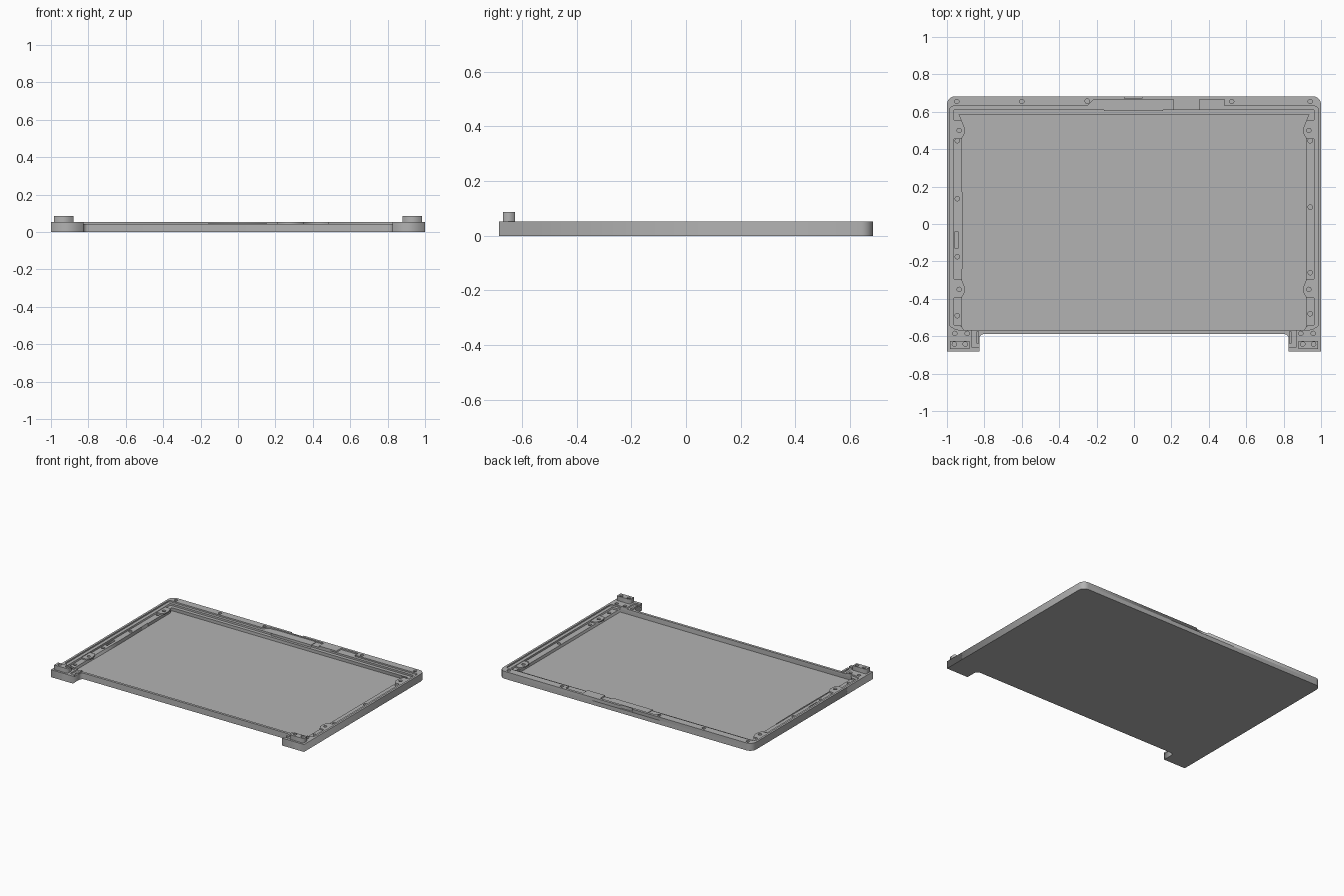
import bpy, bmesh, math

cube = bpy.data.objects.get("Cube")
if cube:
    bpy.data.objects.remove(cube)

grey = bpy.data.materials.new("plain_grey")
grey.use_nodes = True
GREY = (0.45, 0.45, 0.45, 1)
grey.diffuse_color = GREY
grey.node_tree.nodes["Principled BSDF"].inputs["Base Color"].default_value = GREY


def arc(cx, cy, r, start, end, steps=8):
    angles = [math.radians(start + (end - start) * i / steps) for i in range(steps + 1)]
    return [(cx + r * math.cos(a), cy + r * math.sin(a)) for a in angles]


def circle(x, y, r=0.012):
    return arc(x, y, r, 0, 360, 16)[:-1]


def rect(x0, x1, y0, y1):
    return [(x0, y0), (x1, y0), (x1, y1), (x0, y1)]


def flip(points):
    return [(-x, y) for x, y in reversed(points)]


def plate(name, z0, z1, *outlines):
    """Extrude a flat outline between two heights; further outlines are holes."""
    curve = bpy.data.curves.new(name, "CURVE")
    curve.dimensions = "2D"
    curve.fill_mode = "BOTH"
    curve.extrude = (z1 - z0) / 2
    for points in outlines:
        spline = curve.splines.new("POLY")
        spline.points.add(len(points) - 1)
        for target, (x, y) in zip(spline.points, points):
            target.co = (x, y, 0, 1)
        spline.use_cyclic_u = True
    source = bpy.data.objects.new(name, curve)
    bpy.context.collection.objects.link(source)
    bpy.context.view_layer.update()
    evaluated = source.evaluated_get(bpy.context.evaluated_depsgraph_get())
    mesh = bpy.data.meshes.new_from_object(evaluated)
    bpy.data.objects.remove(source)
    bm = bmesh.new()
    bm.from_mesh(mesh)
    bmesh.ops.remove_doubles(bm, verts=bm.verts, dist=0.00005)
    bmesh.ops.recalc_face_normals(bm, faces=bm.faces)
    bm.to_mesh(mesh)
    bm.free()
    mesh.materials.clear()
    mesh.materials.append(grey)
    obj = bpy.data.objects.new(name, mesh)
    bpy.context.collection.objects.link(obj)
    obj.location.z = (z0 + z1) / 2
    return obj


# Heights of the floor, the ledges and the rim
FLOOR, LEDGE, STEP, RIM, TOP = 0.008, 0.03, 0.043, 0.053, 0.086
BACK = 0.683

# Right-hand halves of the outer outline, from the front notch to the back
notch = arc(0.8, -0.615, 0.027, 90, 0, 6)
side = [(0.827, -BACK), (1, -BACK)] + arc(0.955, BACK - 0.045, 0.045, 0, 90)
finger_slot = [(0.042, BACK), (0.042, 0.671), (-0.052, 0.671), (-0.052, BACK)]
outer = notch + side
body = outer + flip(outer)
slotted = outer + finger_slot + flip(outer)

# Floor panel
plate("floor_panel", 0, FLOOR, body)

# Lower frame with the side ledges and their screw holes
half = [(0.92, -0.57), (0.92, 0.55), (0.935, 0.585)]
screws = [circle(-0.945, y) for y in (0.445, 0.135, -0.175, -0.49)]
screws += [circle(0.942, y) for y in (0.445, 0.09, -0.26, -0.48)]
cable_slot = rect(-0.958, -0.942, -0.13, -0.04)
plate("lower_frame", FLOOR, LEDGE, body, half + flip(half), cable_slot, *screws)

# Middle frame
half = [(0.905, -0.57), (0.93, -0.54), (0.962, -0.54), (0.962, 0.61)]
plate("middle_frame", LEDGE, STEP, slotted, half + flip(half))

# Upper rim, open at the front, with pockets along the back edge
foot = [(0.866, -0.567), (0.866, -0.66), (0.827, -0.66)]
inner = [(0.935, -0.567), (0.96, -0.56)] + arc(0.965, -0.535, 0.02, -90, 0, 4)
inner += arc(0.965, 0.61, 0.02, 0, 90, 4)
back_pockets = [(0.485, 0.63), (0.485, 0.665), (0.35, 0.665), (0.35, 0.61),
                (0.212, 0.61), (0.212, 0.665), (-0.215, 0.665), (-0.25, 0.63)]
rim = foot + side + finger_slot + flip(side) + flip(foot)
rim += list(reversed(flip(inner)))
rim += list(reversed(back_pockets)) + list(reversed(inner))
rim_screws = [circle(x, 0.655) for x in (-0.948, -0.6, 0.522, 0.942)]
rim_screws.append(circle(-0.25, 0.657))
rim_screws += [circle(s * x, -0.585) for s in (-1, 1) for x in (0.892, 0.958)]
plate("upper_rim", STEP, RIM, rim, *rim_screws)

# Sensor strip in the back pocket
plate("sensor_strip", LEDGE, 0.047, rect(-0.16, 0.155, 0.603, 0.662))

# Cable lying along one side ledge
plate("side_cable", FLOOR, 0.034, [(-0.924, -0.28), (-0.919, -0.32),
                                   (-0.916, 0), (-0.92, 0.3), (-0.924, 0.3)])

for s, label in ((1, "left"), (-1, "right")):
    # Screw tabs that bulge over the inner edge
    for y, place in ((0.5, "back"), (-0.35, "front")):
        tab = [(0.962, y - 0.045), (0.922, y - 0.045), (0.907, y - 0.018),
               (0.907, y + 0.018), (0.922, y + 0.055), (0.962, y + 0.055)]
        tab = [(s * px, py) for px, py in tab]
        plate(f"{label}_{place}_tab", LEDGE, 0.039, tab, circle(s * 0.935, y))

    # Raised hinge block with two screw holes
    x0, x1 = sorted((s * 0.88, s * 0.985))
    plate(f"{label}_hinge_block", RIM, TOP, rect(x0, x1, -0.669, -0.625),
          circle(s * 0.902, -0.642), circle(s * 0.96, -0.642))

    # Thin guard wall beside the hinge
    x0, x1 = sorted((s * 0.828, s * 0.842))
    plate(f"{label}_hinge_guard", STEP, RIM, rect(x0, x1, -0.64, -0.575))
